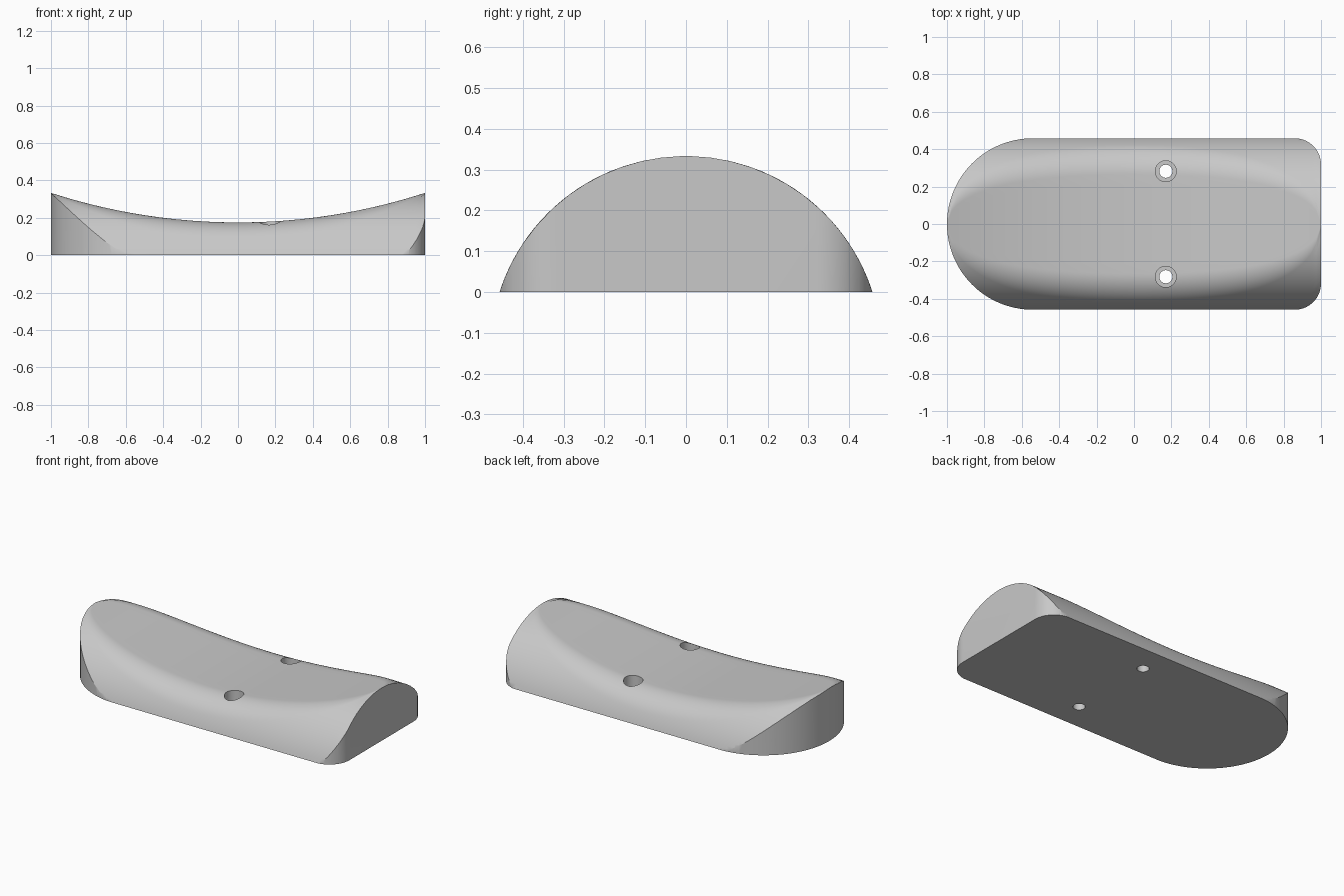
import bpy, bmesh
from math import sin, cos, asin, acos, pi, sqrt

cube = bpy.data.objects.get("Cube")
if cube:
    bpy.data.objects.remove(cube)

HALF_W, TOP, MID = 0.457, 0.333, 0.175
R = (HALF_W**2 + TOP**2) / (2 * TOP)        # crown radius across the width
ZC = TOP - R
SAG = TOP - MID
R_LONG = (1 + SAG**2) / (2 * SAG)           # radius of the dished top
FILLET = 0.18

grey = bpy.data.materials.new("plain_grey")
grey.use_nodes = True
grey.diffuse_color = (0.58, 0.58, 0.58, 1)
grey.node_tree.nodes["Principled BSDF"].inputs["Base Color"].default_value = grey.diffuse_color


def half_section(x):
    """Half profile from the centre line to the base: flat, fillet, crown."""
    h = MID + R_LONG - sqrt(R_LONG**2 - x * x)
    h = min(h, TOP - 0.0001)
    yc = sqrt((R - FILLET)**2 - (h - FILLET - ZC)**2)
    a, b = asin(yc / (R - FILLET)), acos(-ZC / R)
    pts = [(yc * i / 5, h) for i in range(5)]
    for i in range(16):
        t = a * i / 16
        pts.append((yc + FILLET * sin(t), h - FILLET + FILLET * cos(t)))
    for i in range(13):
        t = a + (b - a) * i / 12
        pts.append((R * sin(t), ZC + R * cos(t)))
    return pts


def make_object(name, bm):
    bmesh.ops.recalc_face_normals(bm, faces=bm.faces)
    mesh = bpy.data.meshes.new(name)
    bm.to_mesh(mesh)
    bm.free()
    mesh.materials.append(grey)
    ob = bpy.data.objects.new(name, mesh)
    bpy.context.collection.objects.link(ob)
    return ob


def prism(name, outline, z0, z1):
    bm = bmesh.new()
    face = bm.faces.new([bm.verts.new((x, y, z0)) for x, y in outline])
    grown = bmesh.ops.extrude_face_region(bm, geom=[face])["geom"]
    verts = [v for v in grown if isinstance(v, bmesh.types.BMVert)]
    bmesh.ops.translate(bm, verts=verts, vec=(0, 0, z1 - z0))
    return make_object(name, bm)


def arc(cx, cy, r, start, end, n):
    angles = [start + (end - start) * i / n for i in range(n + 1)]
    return [(cx + r * cos(t), cy + r * sin(t)) for t in angles]


def cut(target, tool, operation):
    mod = target.modifiers.new("cut", "BOOLEAN")
    mod.operation, mod.solver, mod.object = operation, "EXACT", tool
    bpy.context.view_layer.objects.active = target
    bpy.ops.object.modifier_apply(modifier=mod.name)
    bpy.data.objects.remove(tool)


# Saddle body lofted through cross-sections along its length
bm = bmesh.new()
rings = []
for i in range(-41, 42):
    x = i / 40
    half = half_section(x)
    loop = [(-y, z) for y, z in reversed(half[1:])] + half
    rings.append([bm.verts.new((x, y, z)) for y, z in loop])
for p, q in zip(rings, rings[1:]):
    for k in range(len(p)):
        n = (k + 1) % len(p)
        bm.faces.new((p[k], p[n], q[n], q[k]))
bm.faces.new(rings[0])
bm.faces.new(rings[-1])
body = make_object("saddle_block", bm)

# Plan outline: round left end, small corner radii on the other end
W, CORNER = HALF_W + 0.001, 0.14
outline = (arc(W - 1, 0, W, pi / 2, 3 * pi / 2, 64)
           + arc(1 - CORNER, CORNER - W, CORNER, -pi / 2, 0, 16)
           + arc(1 - CORNER, W - CORNER, CORNER, 0, pi / 2, 16))
cut(body, prism("outline_cutter", outline, -0.1, 0.5), "INTERSECT")

# Two counterbored screw holes
for side in (-1, 1):
    for radius, z0 in ((0.056, 0.09), (0.035, -0.1)):
        circle = arc(0.17, side * 0.282, radius, 0, 2 * pi, 40)[:-1]
        cut(body, prism("hole_cutter", circle, z0, 0.5), "DIFFERENCE")

bpy.ops.object.select_all(action="DESELECT")
body.select_set(True)
bpy.context.view_layer.objects.active = body
bpy.ops.object.shade_smooth_by_angle(angle=pi / 6)
